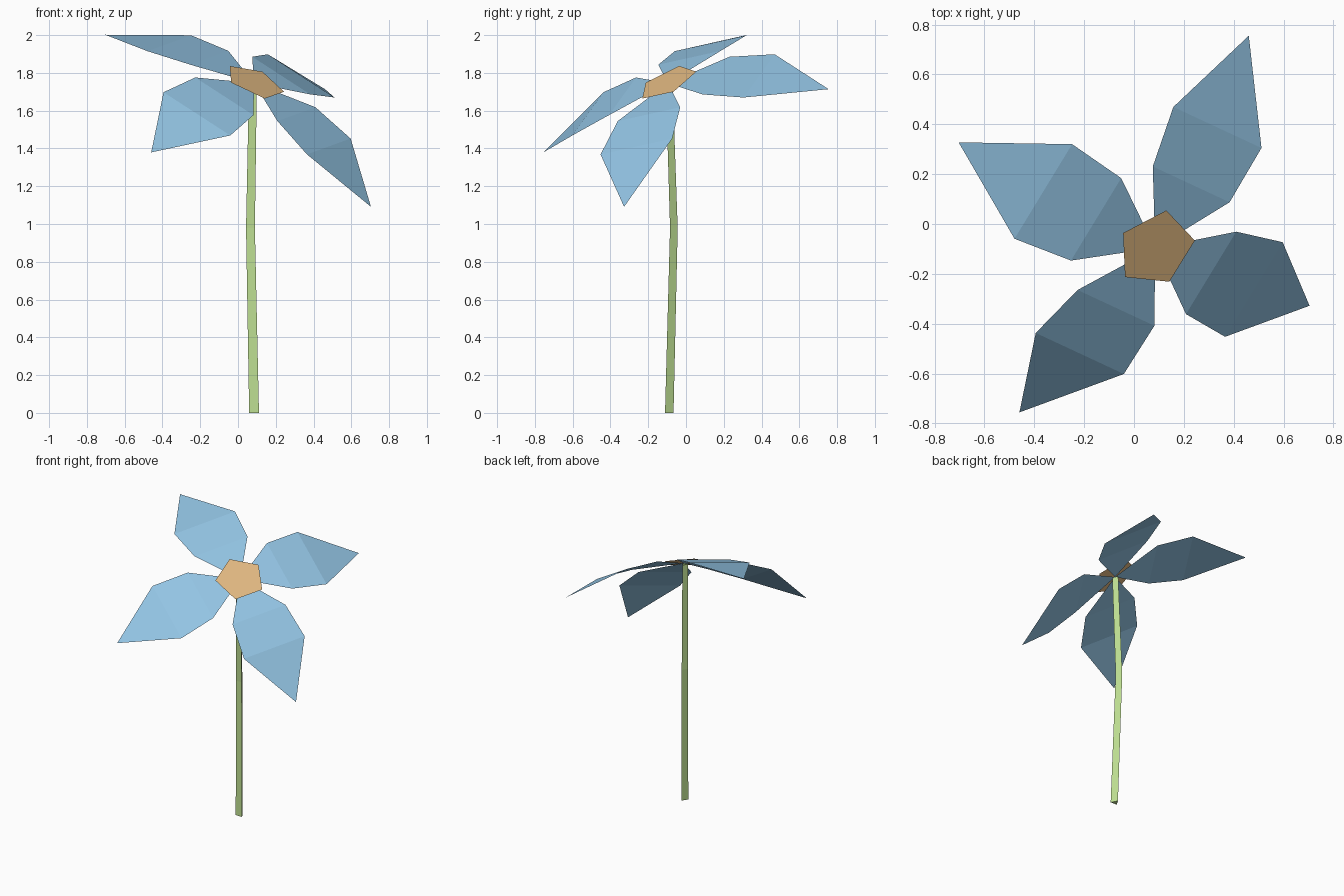
import bpy, math
from mathutils import Matrix, Vector

if "Cube" in bpy.data.objects:
    bpy.data.objects.remove(bpy.data.objects["Cube"])


def material(name, rgb):
    m = bpy.data.materials.new(name)
    m.diffuse_color = (*rgb, 1)
    m.use_nodes = True
    m.node_tree.nodes["Principled BSDF"].inputs["Base Color"].default_value = m.diffuse_color
    return m


def make(name, verts, faces, mat, matrix=Matrix()):
    me = bpy.data.meshes.new(name)
    me.from_pydata([matrix @ Vector(v) for v in verts], [], faces)
    me.materials.append(mat)
    me.update()
    ob = bpy.data.objects.new(name, me)
    bpy.context.collection.objects.link(ob)
    return ob


blue = material("petal blue", (0.29, 0.55, 0.77))
tan = material("centre tan", (0.75, 0.48, 0.22))
green = material("stem green", (0.51, 0.73, 0.285))

# Tilted frame of the flower head
centre = Vector((0.085, -0.096, 1.746))
n = Vector((0.357, -0.404, 0.842)).normalized()
e2 = n.cross(Vector((0.511, 0.839, 0.186))).normalized()
e1 = e2.cross(n)
head = Matrix.Translation(centre) @ Matrix((e1, e2, n)).transposed().to_4x4()

# Four drooping petals: base point, two cross sections, tip
sections = [(0.295, 0.197, -0.018), (0.54, 0.226, -0.074)]
outline = [(0, 0, 0)]
for r, w, h in sections:
    outline += [(r, -w, h), (r, w, h)]
outline.append((0.90, 0, -0.237))
petal_faces = [(0, 1, 2), (1, 3, 4, 2), (3, 5, 4)]
for k in range(4):
    make(f"petal_{k + 1}", outline, petal_faces, blue,
         head @ Matrix.Rotation(k * math.pi / 2, 4, 'Z'))

# Flat pentagonal flower centre
disc = []
for k in range(5):
    a = math.radians(17.5 + 72 * k)
    disc.append((0.168 * math.cos(a), 0.168 * math.sin(a), 0.006))
make("flower_centre", disc, [tuple(range(5))], tan, head)

# Three-sided stem with a slight bend at mid height
rings = [(0.085, -0.096, 0.0, 0.030),
         (0.066, -0.071, 0.98, 0.027),
         (0.079, -0.095, 1.742, 0.024)]
verts, faces = [], [(2, 1, 0)]
for x, y, z, r in rings:
    for k in range(3):
        a = math.radians(90 + 120 * k)
        verts.append((x + r * math.cos(a), y + r * math.sin(a), z))
for i in range(len(rings) - 1):
    for k in range(3):
        j = (k + 1) % 3
        faces.append((3 * i + k, 3 * i + j, 3 * i + 3 + j, 3 * i + 3 + k))
make("stem", verts, faces, green)
